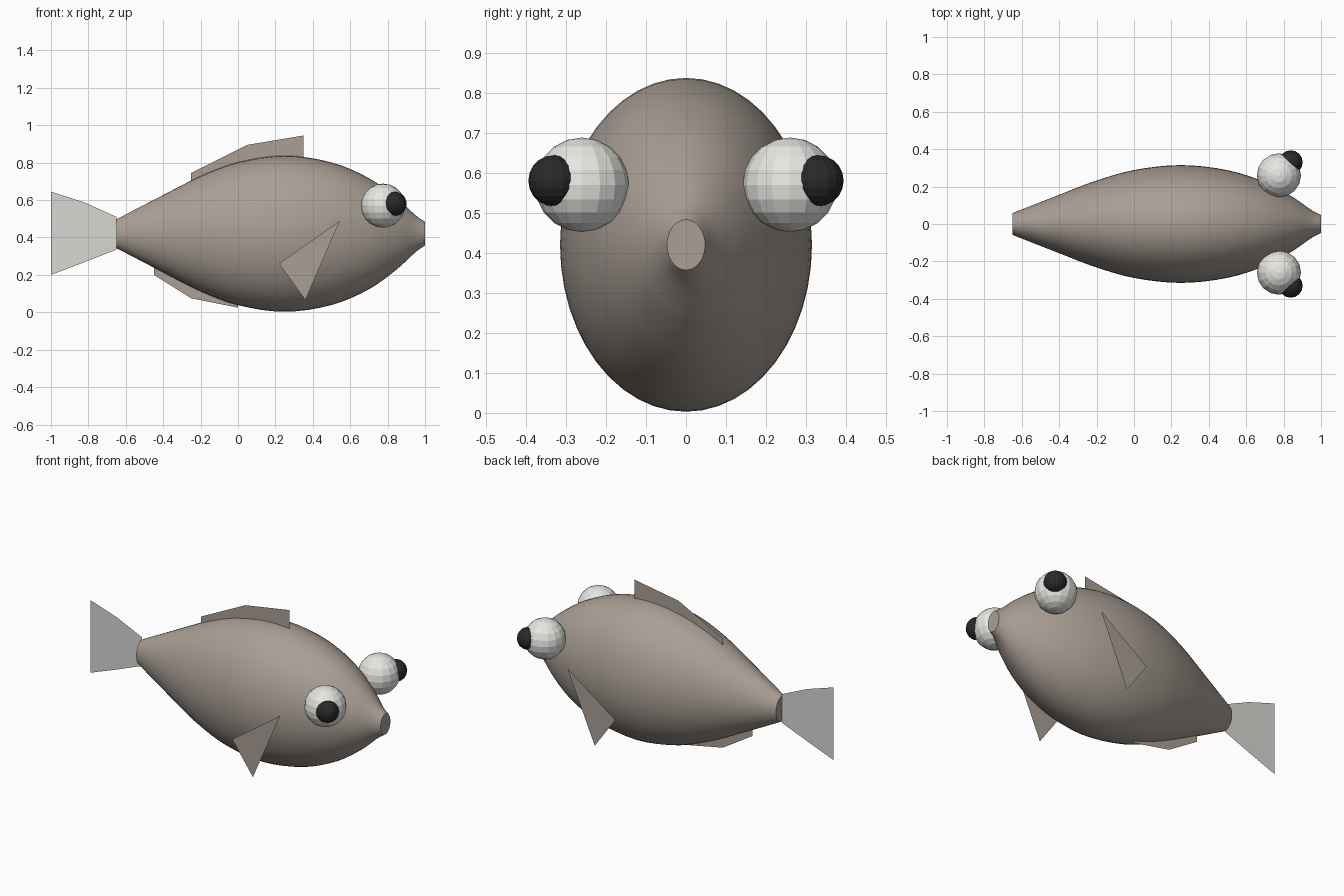
import bpy, bmesh, math

if "Cube" in bpy.data.objects:
    bpy.data.objects.remove(bpy.data.objects["Cube"])


def material(name, rgb):
    m = bpy.data.materials.new(name)
    m.diffuse_color = (*rgb, 1)
    m.use_nodes = True
    m.node_tree.nodes["Principled BSDF"].inputs["Base Color"].default_value = m.diffuse_color
    return m


SKIN = material("warm_grey_skin", (0.40, 0.345, 0.30))
WHITE = material("eye_white", (0.80, 0.81, 0.77))
TAIL = material("pale_grey_tail", (0.68, 0.69, 0.65))
BLACK = material("pupil_black", (0.022, 0.022, 0.022))
AXIS_Z = 0.42      # height of the body axis
WIDTH = 0.755      # body width relative to its height


def add_object(name, bm, mat):
    mesh = bpy.data.meshes.new(name)
    bm.to_mesh(mesh)
    bm.free()
    mesh.materials.append(mat)
    ob = bpy.data.objects.new(name, mesh)
    bpy.context.collection.objects.link(ob)
    return ob


def flat_fin(name, outline, mat, y=0.0):
    """Single-sheet fin in a plane of constant y, outline in (x, z)."""
    bm = bmesh.new()
    bm.faces.new([bm.verts.new((x, y, z)) for x, z in outline])
    return add_object(name, bm, mat)


def ball(name, centre, radius, mat):
    bm = bmesh.new()
    bmesh.ops.create_uvsphere(bm, u_segments=16, v_segments=10, radius=radius)
    bmesh.ops.translate(bm, verts=bm.verts, vec=centre)
    return add_object(name, bm, mat)


def smooth_profile(points, steps):
    """Cubic Hermite curve through (x, radius) points."""
    n = len(points)
    slopes = []
    for i in range(n):
        a, b = points[max(i - 1, 0)], points[min(i + 1, n - 1)]
        slopes.append((b[1] - a[1]) / (b[0] - a[0]))
    out = []
    for i in range(n - 1):
        (x0, r0), (x1, r1) = points[i], points[i + 1]
        h = x1 - x0
        for k in range(steps):
            t = k / steps
            r = ((2*t**3 - 3*t**2 + 1) * r0 + (t**3 - 2*t**2 + t) * h * slopes[i]
                 + (3*t**2 - 2*t**3) * r1 + (t**3 - t**2) * h * slopes[i + 1])
            out.append((x0 + h * t, r))
    return out + [points[-1]]


# Body: elliptical rings along x with flat ends at the mouth and tail root
profile = smooth_profile([(-0.65, 0.077), (-0.4, 0.207), (-0.2, 0.308), (0, 0.382),
                          (0.25, 0.417), (0.5, 0.381), (0.7, 0.297), (0.85, 0.19),
                          (0.95, 0.098), (1.0, 0.063)], 4)
SIDES = 48
bm = bmesh.new()
rings = []
for x, r in profile:
    rings.append([bm.verts.new((x, WIDTH * r * math.cos(2 * math.pi * k / SIDES),
                                AXIS_Z + r * math.sin(2 * math.pi * k / SIDES)))
                  for k in range(SIDES)])
for a, b in zip(rings, rings[1:]):
    for k in range(SIDES):
        j = (k + 1) % SIDES
        bm.faces.new((a[k], a[j], b[j], b[k]))
bm.faces.new(rings[0])
bm.faces.new(rings[-1])
bmesh.ops.recalc_face_normals(bm, faces=bm.faces)
body = add_object("body", bm, SKIN)
bpy.context.view_layer.objects.active = body
body.select_set(True)
bpy.ops.object.shade_smooth_by_angle(angle=math.radians(35))

# Fins on the centre plane
flat_fin("tail_fin", [(-0.65, 0.335), (-0.65, 0.51), (-0.82, 0.587), (-1.0, 0.645),
                      (-1.0, 0.20), (-0.82, 0.268)], TAIL)
flat_fin("dorsal_fin", [(-0.25, 0.66), (0.35, 0.78), (0.35, 0.945),
                        (0.05, 0.895), (-0.25, 0.745)], SKIN)
flat_fin("belly_fin", [(-0.45, 0.27), (-0.45, 0.20), (-0.25, 0.075),
                       (0.0, 0.025), (0.0, 0.08)], SKIN)

# Paired side fins, eyes and pupils
for side, s in (("near", -1), ("far", 1)):
    flat_fin(side + "_side_fin", [(0.545, 0.49), (0.22, 0.26), (0.36, 0.065)][::-s],
             SKIN, y=0.37 * s)
    ball(side + "_eye", (0.775, 0.26 * s, 0.57), 0.118, WHITE)
    ball(side + "_pupil", (0.838, 0.33 * s, 0.58), 0.064, BLACK)
